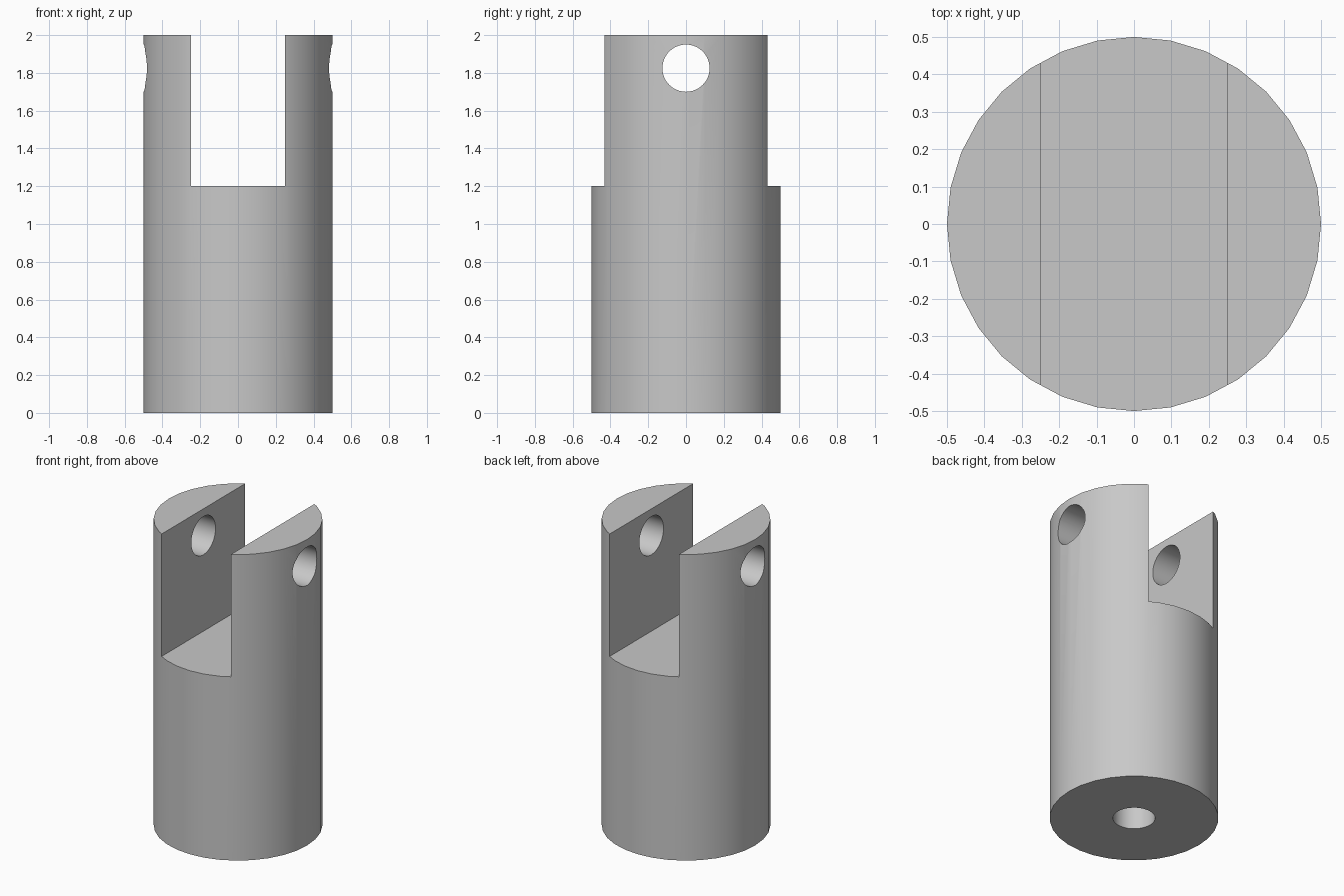
import bpy
import math

cube = bpy.data.objects.get("Cube")
if cube:
    bpy.data.objects.remove(cube, do_unlink=True)

RADIUS, HEIGHT = 0.5, 2.0
SLOT_WIDTH, SLOT_FLOOR = 0.5, 1.2
HOLE_RADIUS, PIN_Z, BORE_DEPTH = 0.125, 1.825, 0.75

steel = bpy.data.materials.new("grey steel")
steel.use_nodes = True
grey = (0.58, 0.58, 0.58, 1)
steel.diffuse_color = grey
steel.node_tree.nodes["Principled BSDF"].inputs["Base Color"].default_value = grey


def cylinder(name, radius, depth, location, rotation=(0, 0, 0), sides=32):
    bpy.ops.mesh.primitive_cylinder_add(vertices=sides, radius=radius, depth=depth,
                                        location=location, rotation=rotation)
    obj = bpy.context.object
    obj.name = name
    obj.data.materials.append(steel)
    return obj


def cut(target, cutter):
    """Subtract the cutter from the target, then remove the cutter."""
    cutter.hide_render = True
    mod = target.modifiers.new(cutter.name, 'BOOLEAN')
    mod.operation, mod.solver, mod.object = 'DIFFERENCE', 'EXACT', cutter
    bpy.context.view_layer.objects.active = target
    bpy.ops.object.modifier_apply(modifier=mod.name)
    bpy.data.objects.remove(cutter, do_unlink=True)


# Round body
body = cylinder("clevis_body", RADIUS, HEIGHT, (0, 0, HEIGHT / 2))

# Slot between the two fork arms, open at front, back and top
bpy.ops.mesh.primitive_cube_add(size=1, location=(0, 0, SLOT_FLOOR + 0.5))
slot = bpy.context.object
slot.name = "slot_cutter"
slot.scale = (SLOT_WIDTH, 2, 1)
slot.data.materials.append(steel)
cut(body, slot)

# Pin hole through both arms
cut(body, cylinder("pin_hole_cutter", HOLE_RADIUS, 2, (0, 0, PIN_Z),
                   (0, math.pi / 2, 0), 48))

# Blind bore in the underside
cut(body, cylinder("bore_cutter", HOLE_RADIUS, BORE_DEPTH * 2, (0, 0, 0)))

# Smooth round walls with sharp rims
bpy.ops.object.select_all(action='DESELECT')
body.select_set(True)
bpy.context.view_layer.objects.active = body
bpy.ops.object.shade_smooth_by_angle(angle=math.radians(30))
